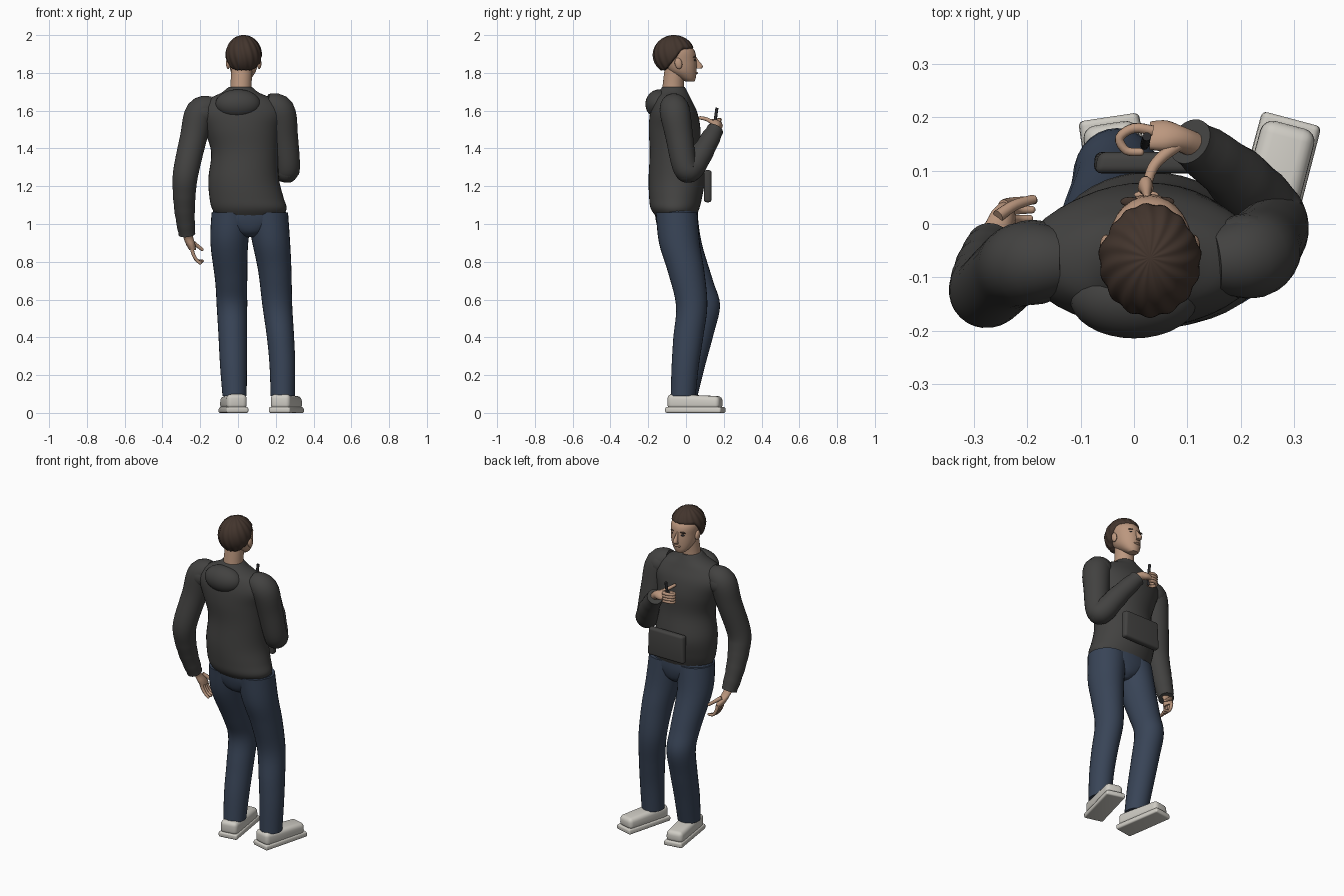
import bpy, bmesh, math
from mathutils import Vector, Matrix


def material(name, col):
    m = bpy.data.materials.new(name)
    m.diffuse_color = (*col, 1)
    return m


KNIT = material("dark_knit", (0.055, 0.054, 0.052))
DENIM = material("denim", (0.04, 0.058, 0.095))
SKIN = material("skin", (0.5, 0.31, 0.21))
HAIR = material("hair", (0.055, 0.035, 0.026))
SHOE = material("shoe", (0.62, 0.6, 0.55))
BLACK = material("black", (0.025, 0.025, 0.028))


def finish(name, bm, mat, angle=60):
    bmesh.ops.recalc_face_normals(bm, faces=bm.faces)
    me = bpy.data.meshes.new(name)
    bm.to_mesh(me)
    bm.free()
    ob = bpy.data.objects.new(name, me)
    bpy.context.collection.objects.link(ob)
    me.materials.append(mat)
    bpy.ops.object.select_all(action='DESELECT')
    ob.select_set(True)
    bpy.context.view_layer.objects.active = ob
    bpy.ops.object.shade_smooth_by_angle(angle=math.radians(angle))
    return ob


def resample(secs, n):
    """Catmull-Rom through the sections."""
    p = [secs[0]] + list(secs) + [secs[-1]]
    out = []
    for i in range(1, len(p) - 2):
        for k in range(n):
            t = k / n
            out.append([0.5 * (2 * b + (c - a) * t + (2 * a - 5 * b + 4 * c - d) * t * t
                               + (3 * b - a - 3 * c + d) * t ** 3)
                        for a, b, c, d in zip(p[i - 1], p[i], p[i + 1], p[i + 2])])
    return out + [list(secs[-1])]


def loft(name, secs, mat, flat=True, seg=28, n=5, ripple=0.0):
    """Skin elliptical sections (x, y, z, rx[, ry]); flat keeps rings level."""
    secs = [s if len(s) == 5 else (*s, s[3]) for s in secs]
    pts = resample(secs, n)
    bm = bmesh.new()
    rings, u = [], Vector((1, 0.13, 0.07))
    for i, (x, y, z, rx, ry) in enumerate(pts):
        a = Vector(pts[max(i - 1, 0)][:3])
        b = Vector(pts[min(i + 1, len(pts) - 1)][:3])
        t = Vector((0, 0, 1)) if flat else (b - a).normalized()
        u = Vector((1, 0, 0)) if flat else (u - t * u.dot(t)).normalized()
        v = t.cross(u)
        f = i / (len(pts) - 1)
        k = 1 + ripple * math.sin(i * 2.1) * max(0, f - 0.55) * 2
        c = Vector((x, y, z))
        rings.append([bm.verts.new(c + u * rx * k * math.cos(w) + v * ry * k * math.sin(w))
                      for w in (2 * math.pi * j / seg for j in range(seg))])
    for r, s in zip(rings, rings[1:]):
        for j in range(seg):
            bm.faces.new((r[j], r[(j + 1) % seg], s[(j + 1) % seg], s[j]))
    # rounded end caps
    for ring, nb in ((rings[0], secs[0]), (rings[-1], secs[-1])):
        inset = [bm.verts.new(Vector(nb[:3]).lerp(q.co, 0.6)) for q in ring]
        for j in range(seg):
            bm.faces.new((ring[j], ring[(j + 1) % seg], inset[(j + 1) % seg], inset[j]))
        bm.faces.new(inset)
    return finish(name, bm, mat)


def ball(name, c, r, mat, rot=(0, 0, 0), seg=24):
    bm = bmesh.new()
    bmesh.ops.create_uvsphere(bm, u_segments=seg, v_segments=seg // 2, radius=1)
    ob = finish(name, bm, mat)
    ob.location, ob.scale, ob.rotation_euler = c, r, rot
    return ob


def box(name, c, size, mat, bevel, rotz=0, toe=1.0):
    """Bevelled box; toe scales the height and width of its +y end."""
    bm = bmesh.new()
    bmesh.ops.create_cube(bm, size=1, matrix=Matrix.Diagonal((*size, 1)))
    for v in bm.verts:
        if v.co.y > 0 and v.co.z > 0:
            v.co.z -= size[2] * (1 - toe)
            v.co.x *= 0.92
    bmesh.ops.bevel(bm, geom=bm.edges[:], offset=bevel, segments=4, profile=0.5, affect='EDGES')
    ob = finish(name, bm, mat, 40)
    ob.location, ob.rotation_euler = c, (0, 0, rotz)
    return ob


def finger(name, pts, r=0.010):
    a, b = pts[0], pts[-1]
    secs = [(*p, r * (1 - 0.25 * i / (len(pts) - 1))) for i, p in enumerate(pts)]
    loft(name, secs, SKIN, flat=False, seg=10, n=4)
    ball(name + "_tip", b, (r * 0.76,) * 3, SKIN, seg=10)


# Sweater body and hood
loft("sweater_body", [
    (0.06, -0.05, 1.03, 0.165, 0.10), (0.06, -0.058, 1.08, 0.197, 0.128),
    (0.045, -0.055, 1.14, 0.196, 0.14), (0.03, -0.05, 1.24, 0.187, 0.148),
    (0.035, -0.057, 1.38, 0.177, 0.135), (0.02, -0.06, 1.5, 0.20, 0.137),
    (0.015, -0.065, 1.59, 0.225, 0.125), (0.015, -0.07, 1.655, 0.18, 0.1),
    (0.012, -0.068, 1.695, 0.1, 0.078), (0.012, -0.066, 1.725, 0.062, 0.06)], KNIT, seg=40)
ball("hood", (0.0, -0.14, 1.635), (0.12, 0.075, 0.078), KNIT, (-0.1, 0, 0), 32)

# Sleeves
loft("left_sleeve", [
    (-0.13, -0.07, 1.615, 0.06), (-0.20, -0.073, 1.59, 0.078), (-0.235, -0.09, 1.46, 0.072),
    (-0.275, -0.127, 1.28, 0.068), (-0.284, -0.115, 1.18, 0.062), (-0.282, -0.08, 1.06, 0.053),
    (-0.27, -0.04, 0.945, 0.044)], KNIT, flat=False, ripple=0.035)
ball("left_shoulder", (-0.19, -0.072, 1.585), (0.085, 0.08, 0.075), KNIT)
loft("right_sleeve", [
    (0.15, -0.07, 1.63, 0.06), (0.22, -0.06, 1.6, 0.08), (0.245, -0.035, 1.46, 0.073),
    (0.262, -0.008, 1.31, 0.066), (0.248, 0.025, 1.29, 0.066), (0.19, 0.09, 1.385, 0.058),
    (0.105, 0.155, 1.5, 0.045)], KNIT, flat=False, ripple=0.05)
ball("right_shoulder", (0.212, -0.06, 1.605), (0.08, 0.08, 0.075), KNIT)
ball("right_elbow", (0.258, 0.005, 1.285), (0.064, 0.066, 0.066), KNIT)

# Jeans
loft("jeans_seat", [(0.065, -0.04, 0.93, 0.03, 0.06), (0.063, -0.045, 0.96, 0.11, 0.095),
                    (0.06, -0.048, 1.02, 0.195, 0.112), (0.06, -0.052, 1.09, 0.185, 0.115)], DENIM)
loft("left_jeans_leg", [
    (-0.03, -0.05, 1.06, 0.11, 0.11), (-0.046, -0.025, 0.9, 0.1, 0.108),
    (-0.036, 0.05, 0.7, 0.085, 0.093), (-0.032, 0.093, 0.57, 0.081, 0.087),
    (-0.028, 0.065, 0.42, 0.076, 0.082), (-0.024, 0.025, 0.25, 0.071, 0.076),
    (-0.018, -0.005, 0.09, 0.064, 0.066)], DENIM)
loft("right_jeans_leg", [
    (0.155, -0.05, 1.06, 0.11, 0.11), (0.176, -0.035, 0.9, 0.1, 0.108),
    (0.195, 0.0, 0.75, 0.088, 0.097), (0.208, 0.03, 0.57, 0.079, 0.083),
    (0.225, 0.012, 0.4, 0.072, 0.079), (0.235, -0.004, 0.25, 0.068, 0.072),
    (0.237, -0.015, 0.09, 0.064, 0.066)], DENIM)

# Shoes
for side, x, turn in (("left", -0.025, 0.15), ("right", 0.257, -0.26)):
    box(side + "_sole", (x, 0.05, 0.016), (0.118, 0.305, 0.032), SHOE, 0.01, turn)
    box(side + "_shoe", (x, 0.048, 0.06), (0.108, 0.285, 0.08), SHOE, 0.024, turn, 0.85)

# Neck and head
loft("neck", [(0.015, -0.07, 1.68, 0.06), (0.016, -0.067, 1.74, 0.056), (0.022, -0.055, 1.84, 0.056)], SKIN)
loft("head", [
    (0.024, 0.02, 1.755, 0.028, 0.025), (0.025, 0.004, 1.775, 0.048, 0.048),
    (0.028, -0.02, 1.81, 0.067, 0.076), (0.03, -0.035, 1.86, 0.076, 0.09),
    (0.03, -0.048, 1.92, 0.078, 0.092), (0.03, -0.06, 1.97, 0.045, 0.05)], SKIN)
loft("nose", [(0.022, 0.068, 1.822, 0.015, 0.014), (0.022, 0.072, 1.836, 0.013, 0.018),
              (0.024, 0.058, 1.862, 0.008, 0.012), (0.024, 0.045, 1.885, 0.006, 0.01)], SKIN, seg=14)
ball("mouth", (0.023, 0.055, 1.8), (0.024, 0.008, 0.006), SKIN, seg=14)
for side, s in (("left", -1), ("right", 1)):
    ball(side + "_ear", (0.03 + s * 0.082, -0.04, 1.85), (0.012, 0.02, 0.03), SKIN, (0.2, 0, 0), 16)
    ball(side + "_eye", (0.025 + s * 0.032, 0.042, 1.868), (0.011, 0.008, 0.006), BLACK, seg=12)
    ball(side + "_brow", (0.025 + s * 0.032, 0.042, 1.885), (0.019, 0.009, 0.004), HAIR, (0, s * 0.12, 0), 12)

# Hair: ridged cap, tucked into the head below the hairline
bm = bmesh.new()
bmesh.ops.create_uvsphere(bm, u_segments=96, v_segments=40, radius=1)
for v in bm.verts:
    az = math.atan2(v.co.y, v.co.x)
    k = 1 + 0.022 * math.sin(15 * az + 4 * v.co.z) * math.hypot(v.co.x, v.co.y)
    y, z = v.co.y, v.co.z
    line = max(-0.78, min(0.36, -0.15 + 1.3 * (y - 0.05)))
    k *= 1 - 0.26 * max(0, min(1, (line - z) / 0.14))
    v.co = Vector((0.03, -0.064, 1.895)) + Vector((0.095 * v.co.x, 0.11 * y, 0.105 * z)) * k
finish("hair", bm, HAIR)

# Hanging left hand
loft("left_palm", [(-0.27, -0.045, 0.96, 0.026, 0.022), (-0.262, -0.02, 0.925, 0.026, 0.02),
                   (-0.25, 0.0, 0.89, 0.024, 0.034), (-0.24, 0.01, 0.862, 0.018, 0.034)], SKIN, seg=16)
for i in range(4):
    y = -0.015 + 0.017 * i
    finger("left_finger_%d" % (i + 1), [(-0.245, y, 0.872), (-0.236, y + 0.004, 0.838),
           (-0.218, y + 0.007, 0.808), (-0.2 + 0.004 * i, y + 0.008, 0.792 + 0.004 * i)])
finger("left_thumb", [(-0.255, 0.015, 0.915), (-0.225, 0.035, 0.892), (-0.19, 0.046, 0.865)], 0.012)

# Raised right hand holding a pen
loft("right_palm", [(0.12, 0.145, 1.49, 0.024), (0.09, 0.158, 1.518, 0.024),
                    (0.06, 0.165, 1.528, 0.022, 0.032), (0.03, 0.166, 1.528, 0.016, 0.03)],
     SKIN, flat=False, seg=16)
for i in range(4):
    z = 1.55 - 0.016 * i
    finger("right_finger_%d" % (i + 1), [(0.035, 0.175, z), (0.0, 0.18, z + 0.003),
           (-0.027, 0.162, z), (-0.015, 0.138, z - 0.003), (0.012, 0.135, z - 0.004)])
finger("right_thumb", [(0.085, 0.15, 1.53), (0.055, 0.128, 1.545), (0.035, 0.105, 1.556),
                       (0.025, 0.075, 1.562)], 0.012)
loft("pen", [(0.02, 0.145, 1.49, 0.004), (0.02, 0.148, 1.505, 0.008), (0.024, 0.164, 1.615, 0.008)],
     BLACK, flat=False, seg=14)

# Belly pouch
pouch = box("belt_pouch", (0.05, 0.115, 1.2), (0.25, 0.04, 0.17), BLACK, 0.014)
pouch.data.materials[0] = KNIT
